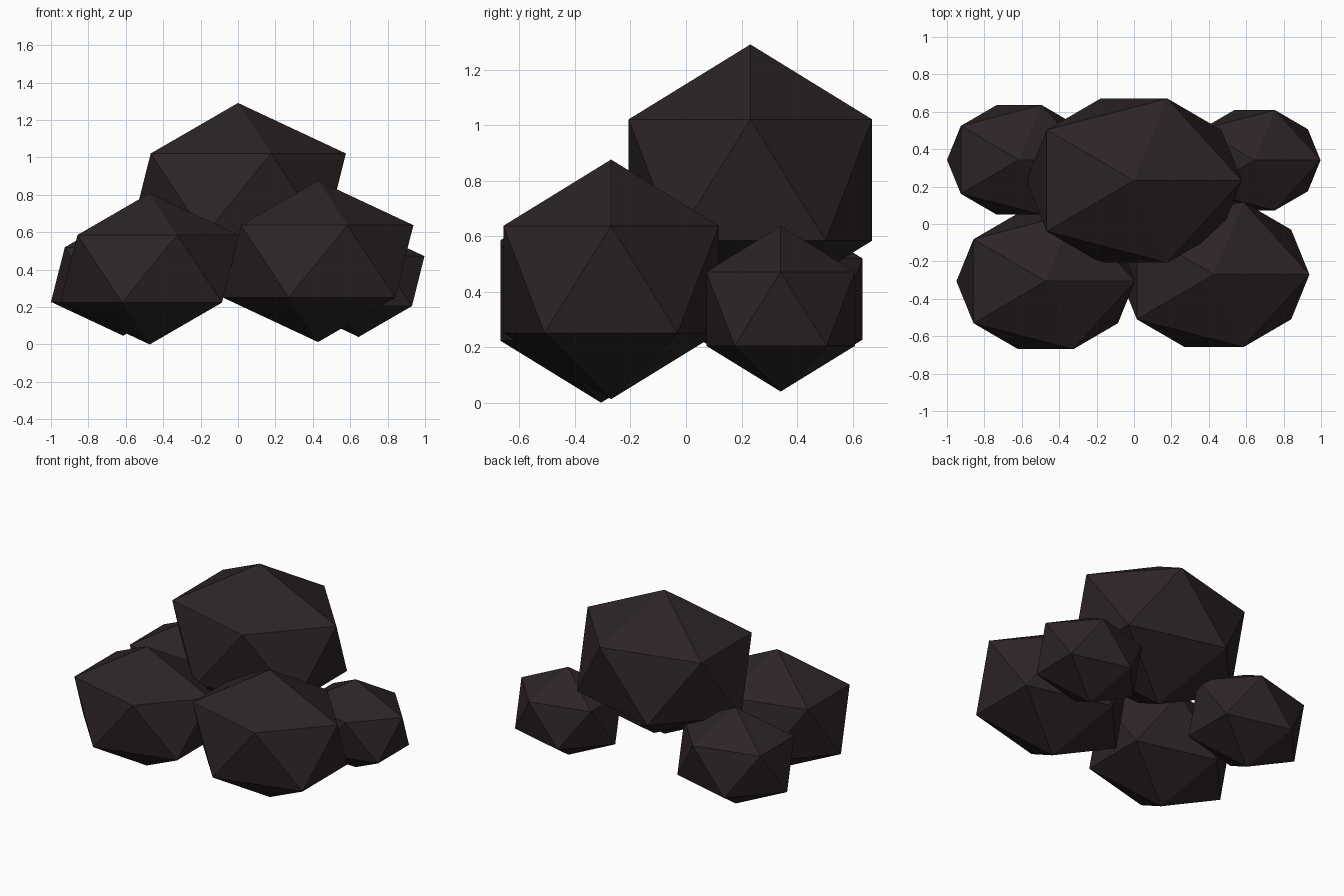
import bpy

cube = bpy.data.objects.get("Cube")
if cube:
    bpy.data.objects.remove(cube, do_unlink=True)

# Single dark stone colour
stone = bpy.data.materials.new("dark_brown_stone")
stone.use_nodes = True
colour = (0.026, 0.018, 0.018, 1.0)
stone.diffuse_color = colour
bsdf = stone.node_tree.nodes["Principled BSDF"]
bsdf.inputs["Base Color"].default_value = colour
bsdf.inputs["Roughness"].default_value = 0.9


def boulder(name, centre, size):
    """Flat-faced icosahedron, wide in x and slightly squashed in z."""
    bpy.ops.mesh.primitive_ico_sphere_add(subdivisions=1, radius=1, location=centre)
    rock = bpy.context.object
    rock.name = name
    rock.scale = (1.25 * size, size, 0.947 * size)
    bpy.ops.object.transform_apply(location=False, rotation=False, scale=True)
    rock.data.materials.append(stone)
    bpy.ops.object.shade_flat()


# Large boulder resting on four smaller ones
boulder("top_boulder", (0, 0.232, 0.802), 0.516)
boulder("front_right_boulder", (-0.472, -0.306, 0.404), 0.427)
boulder("front_left_boulder", (0.428, -0.27, 0.444), 0.456)
boulder("back_right_boulder", (-0.614, 0.343, 0.373), 0.345)
boulder("back_left_boulder", (0.645, 0.341, 0.338), 0.315)
